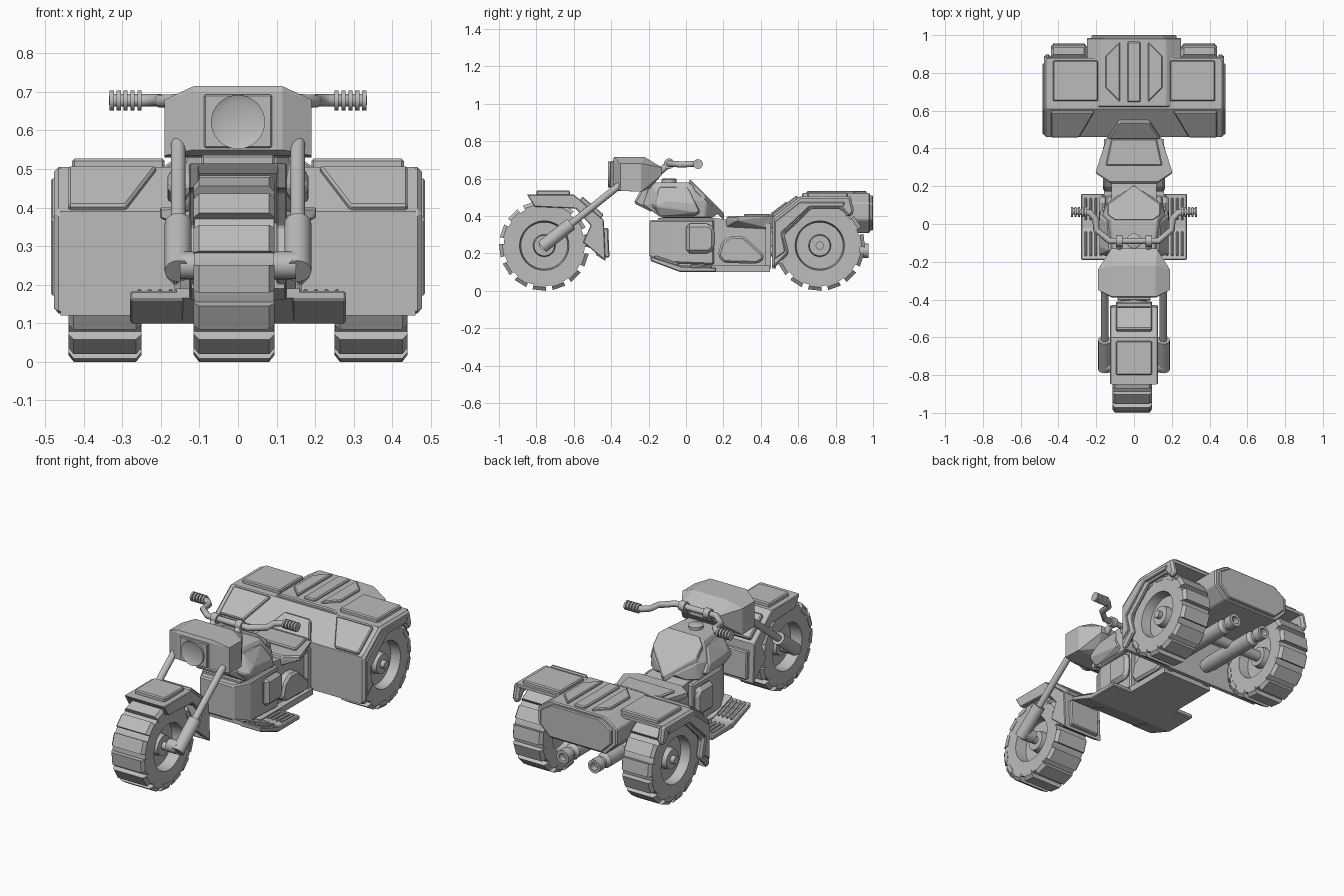
import bpy, bmesh, math
from mathutils import Vector

cube = bpy.data.objects.get("Cube")
if cube:
    bpy.data.objects.remove(cube, do_unlink=True)

grey = bpy.data.materials.new("plain grey")
grey.use_nodes = True
grey.diffuse_color = (0.5, 0.5, 0.5, 1)
grey.node_tree.nodes["Principled BSDF"].inputs["Base Color"].default_value = (0.5, 0.5, 0.5, 1)


def finish(name, bm, bevel=0, mirror=False, smooth=False):
    bmesh.ops.recalc_face_normals(bm, faces=bm.faces)
    me = bpy.data.meshes.new(name)
    bm.to_mesh(me)
    bm.free()
    me.materials.append(grey)
    ob = bpy.data.objects.new(name, me)
    bpy.context.collection.objects.link(ob)
    if smooth:
        me.shade_smooth()
        me.set_sharp_from_angle(angle=math.radians(35))
    if bevel:
        mod = ob.modifiers.new("chamfer", "BEVEL")
        mod.width, mod.segments = bevel, 1
    if mirror:
        ob.modifiers.new("mirror", "MIRROR")
    return ob


def hull(name, pts, bevel=0, both=True, mirror=False):
    """Convex solid; both=True also uses the points reflected in x."""
    bm = bmesh.new()
    for x, y, z in pts:
        bm.verts.new((x, y, z))
        if both and x:
            bm.verts.new((-x, y, z))
    bmesh.ops.convex_hull(bm, input=bm.verts)
    bmesh.ops.dissolve_limit(bm, angle_limit=0.02, verts=bm.verts, edges=bm.edges)
    return finish(name, bm, bevel, mirror)


def prism(name, outline, x0, x1, bevel=0, mirror=False):
    """Side outline of (y, z) points pushed from x0 to x1."""
    bm = bmesh.new()
    face = bm.faces.new([bm.verts.new((x0, y, z)) for y, z in outline])
    new = bmesh.ops.extrude_face_region(bm, geom=[face])["geom"]
    bmesh.ops.translate(bm, vec=(x1 - x0, 0, 0),
                        verts=[v for v in new if isinstance(v, bmesh.types.BMVert)])
    bm.faces.new([v for v in face.verts]) if not face.is_valid else None
    return finish(name, bm, bevel, mirror)


def panel(name, p, q, xp, xq, thick=0.02, mirror=False):
    """Raised plate on the slope from p to q, with x ranges xp and xq at its ends."""
    a, b = Vector(p), Vector(q)
    d = (b - a).normalized()
    up = Vector((-d.y, d.x))
    pts = []
    for end, xs in ((a, xp), (b, xq)):
        for x in xs:
            low, top = end - up * 0.01, end + up * thick
            pts += [(x, *low), (x, *top)]
    return hull(name, pts, 0.006, both=False, mirror=mirror)


def lathe(name, profile, origin, axis, mirror=False, seg=24):
    """Turn (distance, radius) points about an axis through origin."""
    bm = bmesh.new()
    rot = Vector(axis).to_track_quat("Z", "Y")
    rings = []
    for t, r in profile:
        rings.append([bm.verts.new(Vector(origin) + rot @ Vector(
            (r * math.cos(math.tau * i / seg), r * math.sin(math.tau * i / seg), t)))
            for i in range(seg)])
    for lo, hi in zip(rings, rings[1:]):
        for i in range(seg):
            j = (i + 1) % seg
            bm.faces.new((lo[i], lo[j], hi[j], hi[i]))
    bmesh.ops.remove_doubles(bm, verts=bm.verts, dist=1e-5)
    return finish(name, bm, mirror=mirror, smooth=True)


def rod(name, a, b, r, mirror=True):
    d = Vector(b) - Vector(a)
    return lathe(name, [(0, 0), (0, r), (d.length, r), (d.length, 0)], a, d, mirror, 16)


def wheel(name, x, y, half, mirror):
    centre = Vector((x, y, 0.242))
    side = [(0.035, 0), (0.035, 0.125), (half - 0.004, 0.132), (half - 0.002, 0.216)]
    lathe(name + "_tyre", [(-t, r) for t, r in side] + side[::-1], centre, (1, 0, 0), mirror, 42)
    hub = [(0.07, 0), (0.07, 0.055), (0.035, 0.06)]
    lathe(name + "_hub", [(-t, r) for t, r in hub] + hub[::-1], centre, (1, 0, 0), mirror)
    axle = Vector((half, 0, 0))
    rod(name + "_axle", centre - axle, centre + axle, 0.022, mirror)
    # tread blocks
    for i in range(14):
        pts = []
        for da in (-0.15, 0.15):
            a = math.tau * (i + 0.25) / 14 + da
            for w, r in ((half, 0.2), (half, 0.224), (half - 0.014, 0.242)):
                for s in (-1, 1):
                    pts.append(centre + Vector((s * w, r * math.cos(a), r * math.sin(a))))
        hull(f"{name}_tread_{i}", pts, both=False, mirror=mirror)


wheel("front_wheel", -0.01, -0.758, 0.105, False)
wheel("rear_wheel", 0.345, 0.715, 0.095, True)
rod("rear_axle", (-0.3, 0.715, 0.242), (0.3, 0.715, 0.242), 0.03, False)

# front fender
outer = [(-0.85, 0.515), (-0.6, 0.515), (-0.44, 0.38), (-0.43, 0.16)]
prism("front_fender", outer + [(-0.48, 0.19), (-0.48, 0.36), (-0.61, 0.488), (-0.83, 0.488)], -0.12, 0.12)
prism("front_fender_skirt", outer + [(-0.55, 0.26), (-0.51, 0.35), (-0.59, 0.44), (-0.81, 0.45)],
      0.1, 0.127, 0.004, True)
for a, b in zip(outer, outer[1:]):
    a, b = Vector(a), Vector(b)
    p, q = b.lerp(a, 0.8), b.lerp(a, 0.08)
    panel("front_fender_panel", q, p, (-0.095, 0.095), (-0.095, 0.095), -0.022)
    panel("front_fender_plate", p, q, (-0.095, 0.095), (-0.095, 0.095), 0.022)

# fork
top, foot = Vector((0.155, -0.33, 0.585)), Vector((0.155, -0.76, 0.242))
rod("fork_tube", top, foot, 0.019)
rod("fork_slider", top.lerp(foot, 0.66), top.lerp(foot, 1.02), 0.035)
rod("fork_foot", (0.09, -0.75, 0.25), (0.15, -0.75, 0.25), 0.036)

# headlight housing
hull("headlight_housing", [
    (0.115, -0.385, 0.715), (0.115, -0.22, 0.715), (0.19, -0.35, 0.68), (0.19, -0.24, 0.68),
    (0.19, -0.35, 0.535), (0.19, -0.24, 0.53), (0.115, -0.39, 0.7), (0.115, -0.39, 0.55),
    (0.12, -0.13, 0.66), (0.12, -0.13, 0.62), (0.1, -0.19, 0.55), (0.1, -0.36, 0.535)])
hull("headlight_frame", [(0.088, y, z) for y in (-0.405, -0.37) for z in (0.555, 0.693)], 0.004)
lathe("headlight", [(0, 0.07), (0.016, 0.07), (0.008, 0.053), (0.008, 0)],
      (0, -0.4, 0.622), (0, -1, 0), seg=32)
prism("steering_neck", [(-0.28, 0.47), (-0.23, 0.56), (-0.14, 0.57), (-0.18, 0.42)], -0.08, 0.08, 0.01)

# handlebar
path = [(0.333, 0.068, 0.678), (0.235, 0.06, 0.678), (0.205, 0.03, 0.678), (0.2, -0.03, 0.676), (0.13, -0.09, 0.68)]
curve = bpy.data.curves.new("handlebar", "CURVE")
curve.dimensions, curve.bevel_depth, curve.bevel_resolution, curve.use_fill_caps = "3D", 0.017, 3, True
line = curve.splines.new("POLY")
full = path + [(-x, y, z) for x, y, z in path[::-1]]
line.points.add(len(full) - 1)
for pt, co in zip(line.points, full):
    pt.co = (*co, 1)
curve.materials.append(grey)
bpy.context.collection.objects.link(bpy.data.objects.new("handlebar", curve))
for i in range(5):
    x = 0.25 + i * 0.018
    rod("grip_ring", (x, 0.064, 0.678), (x + 0.011, 0.064, 0.678), 0.026)
rod("handlebar_clamp", (0.06, -0.09, 0.68), (0.095, -0.09, 0.68), 0.028)
rod("handlebar_riser", (0.078, -0.09, 0.68), (0.078, -0.16, 0.62), 0.018)

# fuel tank
hull("fuel_tank", [
    (0.1, -0.19, 0.58), (0.125, 0.02, 0.58), (0.09, -0.23, 0.46), (0.165, -0.12, 0.47), (0.165, 0.05, 0.48),
    (0.14, -0.13, 0.39), (0.155, 0.1, 0.39), (0.14, 0.11, 0.48), (0.04, 0.18, 0.42), (0.1, 0.14, 0.39)], 0.006)
hull("tank_side_panel", [(0.183, -0.16, 0.45), (0.183, 0.07, 0.42), (0.183, 0.05, 0.465), (0.183, -0.12, 0.48),
                         (0.13, -0.14, 0.555), (0.14, 0.01, 0.555), (0.1, -0.19, 0.46), (0.1, -0.14, 0.55),
                         (0.1, 0.09, 0.42), (0.155, 0.05, 0.4), (0.155, -0.14, 0.4)], 0.006, False, True)
hull("tank_panel", [(x, y, 0.6 - y + dz) for x, y in ((0.1, 0.02), (0.14, 0.05), (0.14, 0.1), (0, 0.205))
                    for dz in (-0.02, 0.018)], 0.004)
lathe("fuel_cap", [(0, 0.04), (0.018, 0.04), (0.022, 0.034), (0.022, 0)], (0, -0.09, 0.578), (0, 0, 1))

# engine and belly
prism("engine_body", [(-0.15, 0.39), (-0.15, 0.17), (-0.03, 0.11), (0.45, 0.11), (0.46, 0.3),
                      (0.45, 0.35), (0.15, 0.39)], -0.12, 0.12)
hull("engine_front_block", [(x, y, z) for x, y, low in ((0.105, -0.195, 0.18), (0.15, -0.1, 0.15), (0.15, 0.15, 0.14))
                            for z in (low, 0.38)], 0.008)
prism("engine_side_box", [(0, 0.2), (0.13, 0.2), (0.155, 0.23), (0.155, 0.33), (0.13, 0.36), (0, 0.36)],
      0.14, 0.185, 0.02, True)
prism("crankcase_cover", [(0.17, 0.19), (0.2, 0.15), (0.38, 0.145), (0.42, 0.17), (0.41, 0.2),
                          (0.31, 0.29), (0.24, 0.295), (0.19, 0.26)], 0.1, 0.165, 0.012, True)
prism("belly_pan", [(-0.19, 0.165), (-0.03, 0.1), (0.45, 0.1), (0.45, 0.135), (-0.02, 0.135), (-0.19, 0.19)],
      -0.16, 0.16)
prism("frame_upright", [(0.425, 0.12), (0.455, 0.12), (0.455, 0.36), (0.425, 0.36)], 0.11, 0.145, mirror=True)

# footboards with ribs
prism("footboard", [(-0.19, 0.16), (-0.03, 0.1), (0.16, 0.1), (0.16, 0.125), (-0.02, 0.13), (-0.19, 0.185)],
      0.14, 0.28, 0.005, True)
for i in range(4):
    xs = (0.168 + i * 0.027, 0.182 + i * 0.027)
    panel("footboard_rib_rear", (0.02, 0.13), (0.14, 0.125), xs, xs, 0.012, True)
    panel("footboard_rib_front", (-0.17, 0.18), (-0.04, 0.138), xs, xs, 0.012, True)

# seat
hull("seat", [(0.13, 0.22, 0.4), (0.205, 0.27, 0.4), (0.14, 0.47, 0.4), (0.13, 0.22, 0.375), (0.205, 0.27, 0.375),
              (0.09, 0.2, 0.33), (0.12, 0.46, 0.33)], 0.006)
panel("seat_pad", (0.31, 0.4), (0.45, 0.4), (-0.15, 0.15), (-0.12, 0.12), 0.012)
hull("seat_base", [(x, y, z) for x, y in ((0.1, 0.12), (0.1, 0.46)) for z in (0.3, 0.37)])
panel("seat_back", (0.46, 0.392), (0.55, 0.461), (-0.14, 0.14), (-0.08, 0.08), 0.022)

# rear body shell
shell = [(0.46, 0.12), (0.46, 0.39), (0.61, 0.505), (0.88, 0.505)]
prism("rear_body", shell + [(0.88, 0.488), (0.62, 0.488), (0.48, 0.375), (0.48, 0.12)], -0.46, 0.46)
skirt = shell + [(0.9, 0.42), (0.87, 0.39), (0.83, 0.44), (0.67, 0.44), (0.6, 0.37),
                 (0.525, 0.3), (0.55, 0.2), (0.48, 0.13)]
prism("rear_skirt", skirt, 0.44, 0.477, 0.012, True)
prism("rear_skirt_trim", [(0.475, 0.17), (0.475, 0.37), (0.61, 0.475), (0.85, 0.475), (0.84, 0.45), (0.66, 0.45),
                          (0.58, 0.375), (0.51, 0.31), (0.53, 0.21)], 0.46, 0.485, 0.004, True)
panel("rear_slope_panel", (0.465, 0.394), (0.6, 0.498), (0.29, 0.44), (0.21, 0.44), 0.016, True)
panel("rear_top_panel", (0.65, 0.505), (0.865, 0.505), (0.19, 0.43), (0.19, 0.43), 0.022, True)

# trunk with ribs and back plate
section = [(0.17, 0.522), (0.25, 0.47), (0.25, 0.38), (0.18, 0.31)]
hull("trunk", [(x, y, z) for x, z in section for y in (0.62, 0.985)], 0.006)
hull("trunk_back_plate", [(x * 0.9, y, 0.42 + (z - 0.42) * 0.88) for x, z in section for y in (0.97, 1.0)], 0.005)
panel("trunk_rib_middle", (0.645, 0.52), (0.965, 0.52), (-0.035, 0.035), (-0.035, 0.035), 0.015)
hull("trunk_rib_side", [(x, y, z) for x, y in ((0.075, 0.645), (0.075, 0.965), (0.15, 0.72), (0.15, 0.89))
                        for z in (0.51, 0.535)], 0.005, both=False, mirror=True)

# exhausts
lathe("exhaust", [(0, 0), (0, 0.03), (0.08, 0.043), (0.43, 0.043), (0.45, 0.028), (0.475, 0.028), (0.475, 0.038),
                  (0.525, 0.038), (0.525, 0.022), (0.49, 0.022), (0.49, 0)], (0.1, 0.45, 0.215), (0, 1, 0), True)
